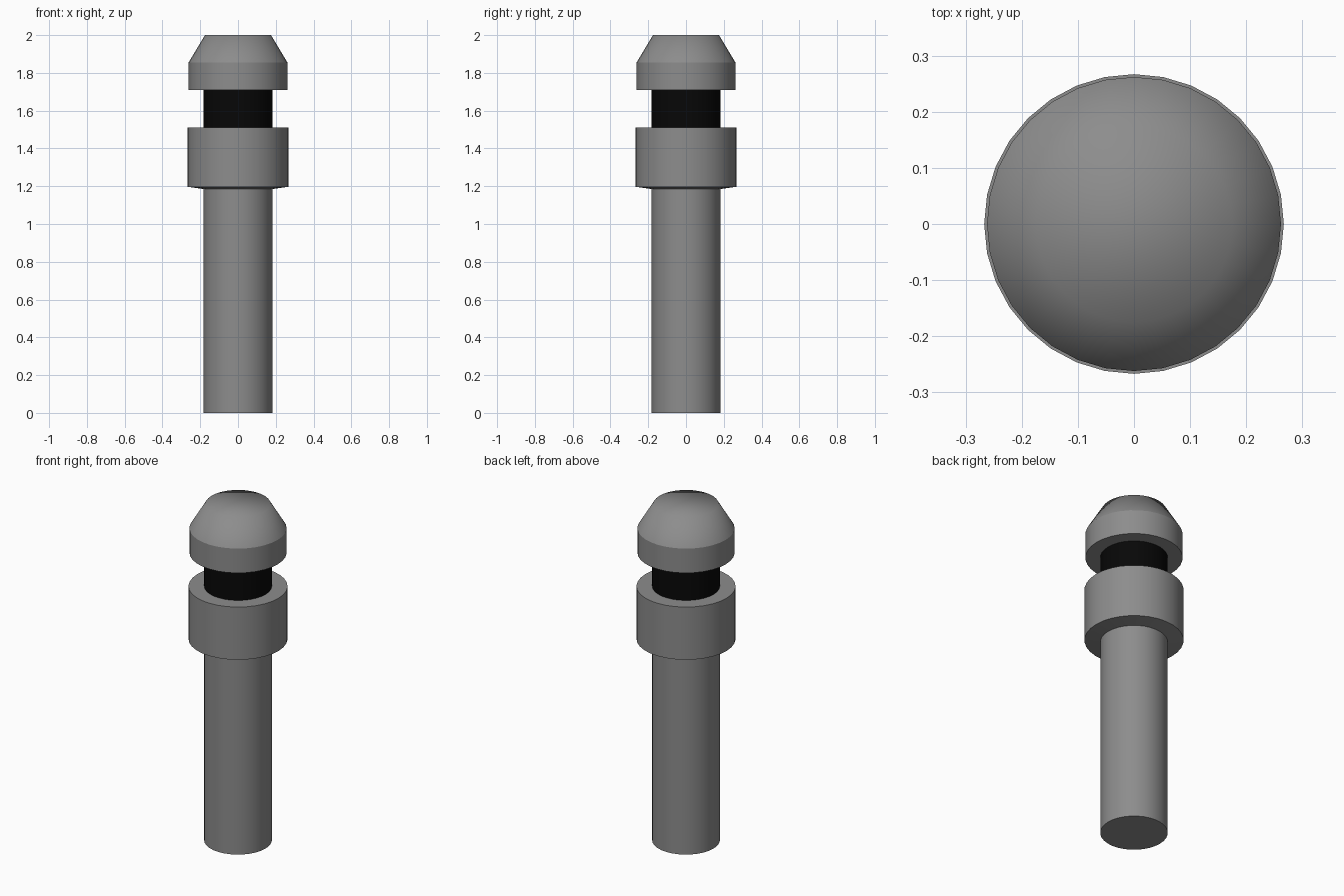
import bpy, bmesh, math

if "Cube" in bpy.data.objects:
    bpy.data.objects.remove(bpy.data.objects["Cube"])

SIDES = 32


def make_material(name, value):
    mat = bpy.data.materials.new(name)
    mat.diffuse_color = (value, value, value, 1)
    mat.use_nodes = True
    mat.node_tree.nodes["Principled BSDF"].inputs["Base Color"].default_value = mat.diffuse_color
    return mat


def lathe(name, profile, sharp_rings, material):
    """Closed solid of revolution from (radius, z) rings, bottom to top.
    sharp_rings lists the ring numbers that keep a hard edge."""
    bm = bmesh.new()
    rings = []
    for r, z in profile:
        rings.append([bm.verts.new((r * math.cos(2 * math.pi * i / SIDES),
                                    r * math.sin(2 * math.pi * i / SIDES), z))
                      for i in range(SIDES)])
    for a, b in zip(rings, rings[1:]):
        for i in range(SIDES):
            j = (i + 1) % SIDES
            bm.faces.new((a[i], a[j], b[j], b[i]))
    # one flat face closes each end
    bm.faces.new(rings[0])
    bm.faces.new(rings[-1])
    bmesh.ops.recalc_face_normals(bm, faces=bm.faces)
    for f in bm.faces:
        f.smooth = True
    for k in sharp_rings:
        for i in range(SIDES):
            bm.edges.get((rings[k][i], rings[k][(i + 1) % SIDES])).smooth = False
    mesh = bpy.data.meshes.new(name)
    bm.to_mesh(mesh)
    bm.free()
    mesh.materials.append(material)
    obj = bpy.data.objects.new(name, mesh)
    bpy.context.collection.objects.link(obj)
    return obj


grey = make_material("dark_grey", 0.265)
black = make_material("black", 0.0022)

# long lower post
lathe("post", [(0.182, 0), (0.182, 1.19)], [0, 1], grey)

# wide collar with a slightly tapered underside
lathe("collar", [(0.182, 1.185), (0.267, 1.197), (0.267, 1.51)], [0, 1, 2], grey)

# black neck between collar and cap
lathe("neck", [(0.182, 1.51), (0.182, 1.71)], [0, 1], black)

# cap: straight rim, then a softly shaded taper to the flat top
lathe("cap", [(0.262, 1.71), (0.262, 1.855), (0.175, 2.0)], [0, 1], grey)
